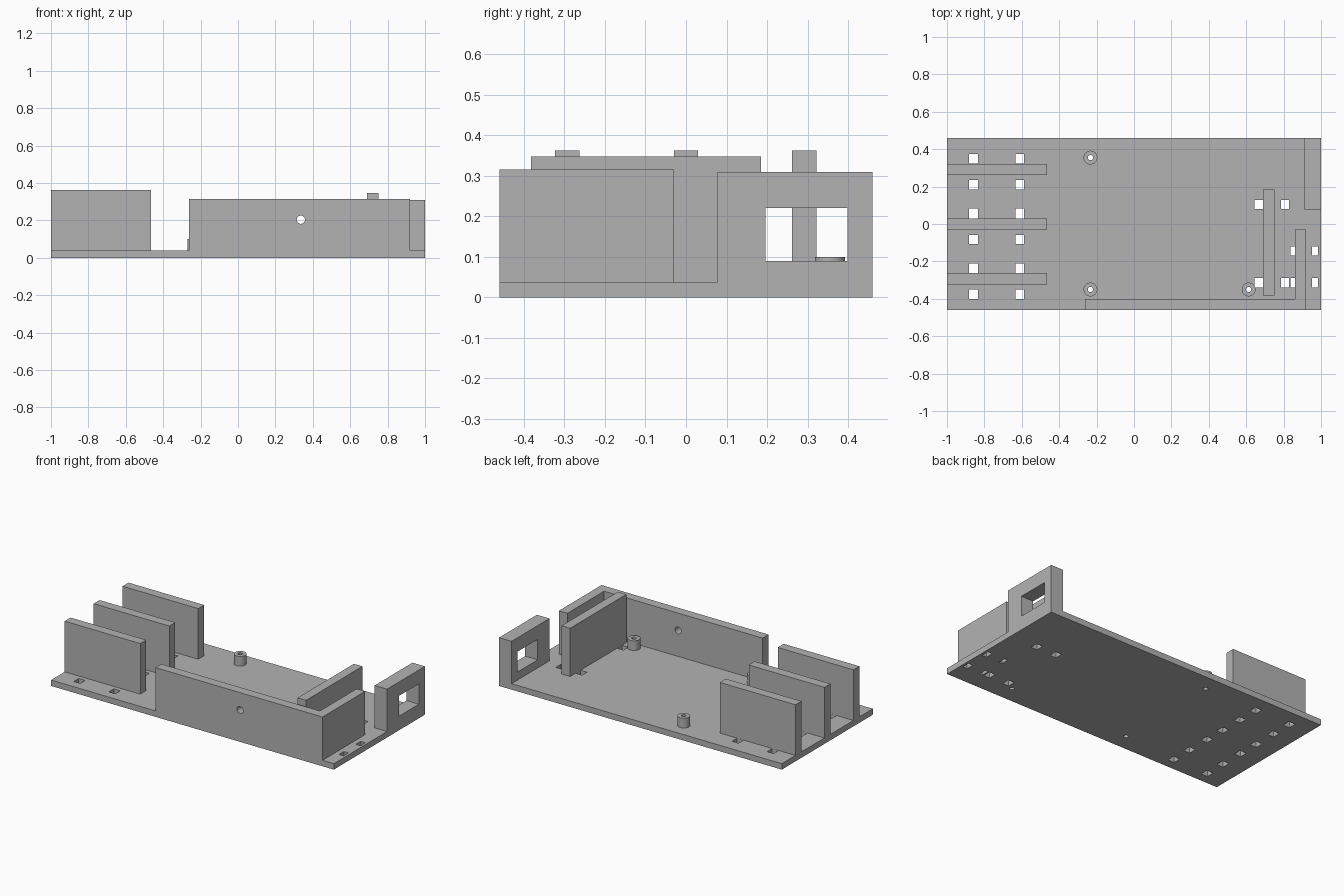
import bpy, bmesh, math
from mathutils import Matrix, Vector

if "Cube" in bpy.data.objects:
    bpy.data.objects.remove(bpy.data.objects["Cube"])

grey = bpy.data.materials.new("plain grey")
grey.diffuse_color = (0.45, 0.45, 0.45, 1)
grey.use_nodes = True
grey.node_tree.nodes["Principled BSDF"].inputs["Base Color"].default_value = grey.diffuse_color

FLOOR = 0.038


def add_box(bm, x0, x1, y0, y1, z0, z1):
    size = Matrix.Diagonal((x1 - x0, y1 - y0, z1 - z0, 1))
    mid = Matrix.Translation(((x0 + x1) / 2, (y0 + y1) / 2, (z0 + z1) / 2))
    bmesh.ops.create_cube(bm, size=1, matrix=mid @ size)


def add_cylinder(bm, centre, r, depth, turn=Matrix()):
    bmesh.ops.create_cone(bm, cap_ends=True, segments=32, radius1=r, radius2=r,
                          depth=depth, matrix=Matrix.Translation(centre) @ turn)


def finish(name, bm):
    mesh = bpy.data.meshes.new(name)
    bm.to_mesh(mesh)
    bm.free()
    mesh.materials.append(grey)
    ob = bpy.data.objects.new(name, mesh)
    bpy.context.collection.objects.link(ob)
    return ob


def box(name, *bounds):
    bm = bmesh.new()
    add_box(bm, *bounds)
    return finish(name, bm)


def cut(ob, bm):
    """Subtract a cutter, apply the result and remove the cutter."""
    cutter = finish("cutter", bm)
    cutter.hide_render = True
    mod = ob.modifiers.new("cut", 'BOOLEAN')
    mod.operation, mod.solver, mod.object = 'DIFFERENCE', 'EXACT', cutter
    bpy.context.view_layer.objects.active = ob
    bpy.ops.object.modifier_apply(modifier=mod.name)
    bpy.data.objects.remove(cutter)


def smooth(ob):
    bpy.ops.object.select_all(action='DESELECT')
    ob.select_set(True)
    bpy.context.view_layer.objects.active = ob
    bpy.ops.object.shade_smooth_by_angle(angle=math.radians(30))


# Base plate with tie slots and screw holes
pegs = [(-0.233, 0.355), (-0.233, -0.35), (0.613, -0.35)]
base = box("base_plate", -1, 1, -0.46, 0.46, 0, FLOOR)
bm = bmesh.new()


def slot(x0, x1, y0, y1):
    add_box(bm, x0, x1, y0, y1, -0.05, 0.1)


fins = (-0.293, 0, 0.292)
for y in fins:
    for x in (-0.858, -0.61):
        slot(x - 0.023, x + 0.023, y + 0.0305, y + 0.082)
        slot(x - 0.023, x + 0.023, y - 0.108, y - 0.058)
for y in (0.104, -0.315):
    slot(0.645, 0.6895, y - 0.025, y + 0.025)
    slot(0.786, 0.83, y - 0.025, y + 0.025)
for y in (-0.144, -0.315):
    slot(0.838, 0.8595, y - 0.025, y + 0.025)
    slot(0.952, 0.984, y - 0.025, y + 0.025)
for x, y in pegs:
    add_cylinder(bm, (x, y, 0), 0.014, 0.2)
cut(base, bm)

# Three upright fins on the left
for i, y in enumerate(fins):
    box(f"fin_{i + 1}", -1, -0.465, y - 0.03, y + 0.03, FLOOR, 0.362)

# L-shaped front and side wall with a cable hole
bm = bmesh.new()
outline = [(-0.262, -0.46), (0.92, -0.46), (0.92, -0.03), (0.86, -0.03),
           (0.86, -0.40), (-0.262, -0.40)]
face = bm.faces.new([bm.verts.new((x, y, FLOOR)) for x, y in outline])
ext = bmesh.ops.extrude_face_region(bm, geom=[face])
bmesh.ops.translate(bm, vec=Vector((0, 0, 0.315 - FLOOR)),
                    verts=[v for v in ext["geom"] if isinstance(v, bmesh.types.BMVert)])
bmesh.ops.recalc_face_normals(bm, faces=bm.faces)
wall = finish("corner_wall", bm)
bm = bmesh.new()
add_cylinder(bm, (0.336, -0.43, 0.204), 0.022, 0.2, Matrix.Rotation(math.pi / 2, 4, 'X'))
cut(wall, bm)
smooth(wall)

# Inner divider
box("divider", 0.69, 0.75, -0.383, 0.185, FLOOR, 0.347)

# Socket bracket with a rectangular window
bracket = box("socket_bracket", 0.912, 1, 0.078, 0.46, FLOOR, 0.309)
bm = bmesh.new()
add_box(bm, 0.8, 1.1, 0.196, 0.399, 0.09, 0.22)
cut(bracket, bm)

# Hollow mounting pegs
for i, (x, y) in enumerate(pegs):
    bm = bmesh.new()
    add_cylinder(bm, (x, y, (FLOOR + 0.1) / 2), 0.037, 0.1 - FLOOR)
    peg = finish(f"mounting_peg_{i + 1}", bm)
    bm = bmesh.new()
    add_cylinder(bm, (x, y, 0), 0.014, 0.4)
    cut(peg, bm)
    smooth(peg)
